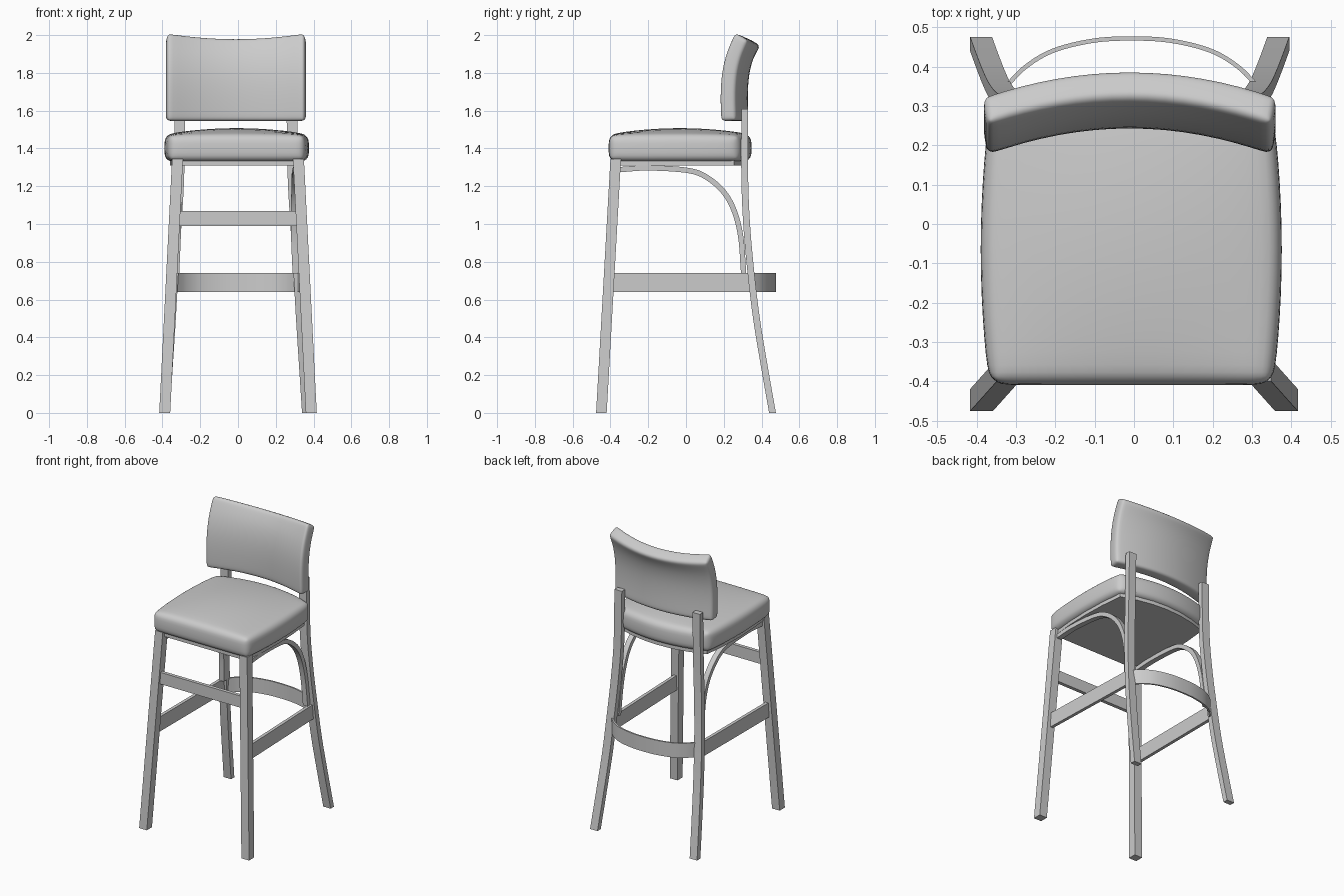
import bpy, bmesh
from mathutils import Vector

cube = bpy.data.objects.get("Cube")
if cube:
    bpy.data.objects.remove(cube)

GREY = (0.6, 0.6, 0.6, 1)
grey = bpy.data.materials.new("plain grey")
grey.use_nodes = True
grey.diffuse_color = GREY
grey.node_tree.nodes["Principled BSDF"].inputs["Base Color"].default_value = GREY
OFF = -0.011  # rear frame and back sit slightly to one side


def finish(bm, name, angle):
    bmesh.ops.recalc_face_normals(bm, faces=bm.faces)
    mesh = bpy.data.meshes.new(name)
    bm.to_mesh(mesh)
    bm.free()
    mesh.materials.append(grey)
    ob = bpy.data.objects.new(name, mesh)
    bpy.context.collection.objects.link(ob)
    bpy.ops.object.select_all(action="DESELECT")
    ob.select_set(True)
    bpy.context.view_layer.objects.active = ob
    bpy.ops.object.shade_smooth_by_angle(angle=angle)
    return ob


def smooth_path(pts, steps=6):
    """Catmull-Rom curve through the points."""
    p = [Vector(q) for q in pts]
    p = [2 * p[0] - p[1]] + p + [2 * p[-1] - p[-2]]
    out = []
    for a, b, c, d in zip(p, p[1:], p[2:], p[3:]):
        for i in range(steps):
            t = i / steps
            out.append(0.5 * (2 * b + (c - a) * t + (2 * a - 5 * b + 4 * c - d) * t * t
                              + (3 * b - a - 3 * c + d) * t ** 3))
    return out + [p[-2]]


def bar(name, path, side, width, depth, cut=None):
    """Rectangular bar along a path; cut fixes the second section axis."""
    bm = bmesh.new()
    rings = []
    side = Vector(side)
    for i, p in enumerate(path):
        tangent = path[min(i + 1, len(path) - 1)] - path[max(i - 1, 0)]
        other = Vector(cut) if cut else tangent.cross(side).normalized()
        rings.append([bm.verts.new(p + side * width / 2 * a + other * depth / 2 * b)
                      for a, b in ((-1, -1), (1, -1), (1, 1), (-1, 1))])
    for r, s in zip(rings, rings[1:]):
        for k in range(4):
            bm.faces.new((r[k], r[k - 1], s[k - 1], s[k]))
    bm.faces.new(rings[0])
    bm.faces.new(rings[-1])
    return finish(bm, name, 0.6)


def cushion(name, shape, cuts_u, cuts_v, bevel):
    """Slab with u, v, w in -1..1 mapped by shape, then rounded."""
    bm = bmesh.new()
    bmesh.ops.create_cube(bm, size=2)
    for axis, n in ((0, cuts_u), (1, cuts_v)):
        normal = [0, 0, 0]
        normal[axis] = 1
        for i in range(1, n):
            bmesh.ops.bisect_plane(bm, geom=bm.verts[:] + bm.edges[:] + bm.faces[:],
                                   plane_co=[c * (2 * i / n - 1) for c in normal],
                                   plane_no=normal)
    for v in bm.verts:
        v.co = shape(*v.co)
    ob = finish(bm, name, 3.1 if bevel else 0.5)
    if bevel:
        mod = ob.modifiers.new("rounding", "BEVEL")
        mod.width, mod.segments = bevel, 3
        mod.limit_method, mod.angle_limit = "ANGLE", 0.8
        sub = ob.modifiers.new("softening", "SUBSURF")
        sub.levels = sub.render_levels = 1
    return ob


# Seat cushion and the thin panel below it
def seat_plan(u, v):
    x = u * (0.362 + 0.022 * (1 - v * v)) - 0.007
    rear = 0.35 - 0.07 * u * u
    return x, -0.41 + (rear + 0.41) * (v + 1) / 2


def seat_shape(u, v, w):
    x, y = seat_plan(u, v)
    dome = 0.035 * (1 - u * u) * (1 - v * v)
    return x, y, (1.475 + dome if w > 0 else 1.33)


def panel_shape(u, v, w):
    x, y = seat_plan(u, v)
    return x * 0.92, (y + 0.03) * 0.92 - 0.03, 1.335 if w > 0 else 1.31


cushion("seat_cushion", seat_shape, 6, 6, 0.042)
cushion("seat_panel", panel_shape, 6, 4, 0)

# Curved backrest: leaning profile bent around an arc
lean = smooth_path([(0, 0.29, 1.545), (0, 0.286, 1.67), (0, 0.293, 1.79),
                    (0, 0.318, 1.89), (0, 0.36, 1.965)], 4)


def back_shape(u, v, w):
    i = round((v + 1) / 2 * (len(lean) - 1))
    a, b = lean[max(i - 1, 0)], lean[min(i + 1, len(lean) - 1)]
    out = Vector((0, b.z - a.z, a.y - b.y)).normalized()
    p = lean[i] + out * w * 0.042
    lift = 0.03 * u * u * max(v, 0) ** 2
    return u * (0.375 - 0.012 * (w - 1) * -0.5) + OFF, p.y - 0.068 * u * u, p.z + lift


# a coarser row count keeps the rounded rim clear of the inner rows
cushion("backrest", back_shape, 8, 8, 0.022)

X, Y, Z = (1, 0, 0), (0, 1, 0), (0, 0, 1)
for s, label in ((1, "left"), (-1, "right")):
    # Splayed front legs
    bar(label + "_front_leg", [Vector((s * 0.388, -0.448, 0)), Vector((s * 0.32, -0.372, 1.345))],
        X, 0.058, 0.056, Y)
    # Rear legs curving up into the back posts
    profile = [(0.378, 0.458, 0), (0.362, 0.414, 0.25), (0.346, 0.373, 0.5), (0.332, 0.343, 0.75),
               (0.316, 0.321, 1.0), (0.302, 0.311, 1.25), (0.296, 0.311, 1.61)]
    bar(label + "_rear_leg", smooth_path([(s * x + OFF, y, z) for x, y, z in profile]),
        X, 0.056, 0.036, Y)
    # Side stretchers
    bar(label + "_stretcher", [Vector((s * 0.35, -0.41, 0.69)), Vector((s * 0.336 + OFF, 0.345, 0.69))],
        X, 0.022, 0.1, Z)
    # Bent braces below the seat
    bend = [(0.32, -0.35, 1.288), (0.32, -0.2, 1.297), (0.315, 0, 1.285), (0.31, 0.1, 1.253),
            (0.31, 0.195, 1.175), (0.308, 0.255, 1.07), (0.31, 0.29, 0.93), (0.318, 0.305, 0.74)]
    bar(label + "_brace", smooth_path([(s * x + OFF * (y + 0.35) / 0.65, y, z) for x, y, z in bend]),
        X, 0.036, 0.028)

# Front rail and bowed rear rail
bar("front_rail", [Vector((-0.32, -0.392, 1.03)), Vector((0.32, -0.392, 1.03))], Y, 0.024, 0.08, Z)
half = [(0.32, 0.35), (0.27, 0.4), (0.2, 0.441), (0.1, 0.466)]
bow = [(-x, y) for x, y in half] + [(0, 0.472)] + [(x, y) for x, y in reversed(half)]
bar("rear_rail", smooth_path([(x + OFF / 2, y, 0.69) for x, y in bow]), Z, 0.1, 0.011)
